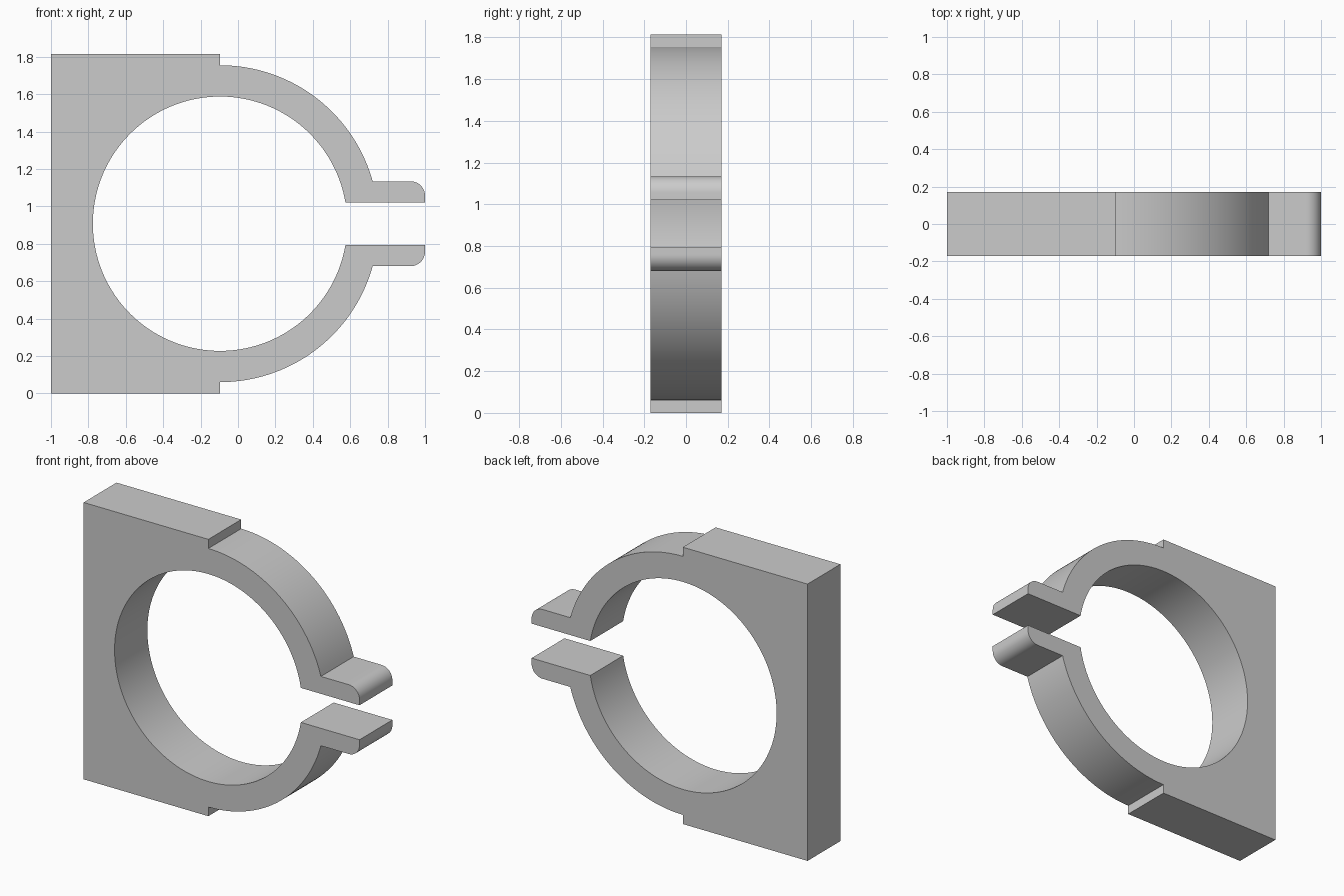
import bpy, bmesh
from math import pi, sin, cos, asin, radians
from mathutils import Vector

if "Cube" in bpy.data.objects:
    bpy.data.objects.remove(bpy.data.objects["Cube"], do_unlink=True)

# Main dimensions
CX, CZ = -0.096, 0.907        # ring centre
R_IN, R_OUT = 0.68, 0.847     # ring radii
GAP, TAB = 0.113, 0.227       # half gap, and tab outer face height above centre
FILLET = 0.078
DEPTH = 0.34


def arc(cx, cz, r, start, end, steps):
    return [(cx + r * cos(start + (end - start) * i / steps),
             cz + r * sin(start + (end - start) * i / steps))
            for i in range(steps + 1)]


# Upper outside half of the outline, relative to the ring's mid height
a_in, a_out = asin(GAP / R_IN), asin(TAB / R_OUT)
upper = [(1, GAP)]
upper += arc(1 - FILLET, TAB - FILLET, FILLET, 0, pi / 2, 12)
upper += arc(CX, 0, R_OUT, a_out, pi / 2, 40)
upper += [(CX, CZ), (-1, CZ)]

# Mirror it for the lower half, then close the outline along the bore
lower = [(x, -z) for x, z in reversed(upper)]
bore = arc(CX, 0, R_IN, -a_in, a_in - 2 * pi, 128)
outline = upper + lower + bore

# Extrude the outline through the depth
bm = bmesh.new()
face = bm.faces.new([bm.verts.new((x, -DEPTH / 2, z + CZ)) for x, z in outline])
result = bmesh.ops.extrude_face_region(bm, geom=[face], use_keep_orig=True)
moved = [v for v in result["geom"] if isinstance(v, bmesh.types.BMVert)]
bmesh.ops.translate(bm, verts=moved, vec=Vector((0, DEPTH, 0)))
bmesh.ops.recalc_face_normals(bm, faces=bm.faces)
mesh = bpy.data.meshes.new("clamp_bracket")
bm.to_mesh(mesh)
bm.free()
clamp = bpy.data.objects.new("clamp_bracket", mesh)
bpy.context.collection.objects.link(clamp)

# Plain grey material
grey = bpy.data.materials.new("light_grey")
grey.use_nodes = True
colour = (0.6, 0.6, 0.6, 1)
grey.diffuse_color = colour
grey.node_tree.nodes["Principled BSDF"].inputs["Base Color"].default_value = colour
mesh.materials.append(grey)

# Smooth curves, sharp corners
bpy.ops.object.select_all(action="DESELECT")
clamp.select_set(True)
bpy.context.view_layer.objects.active = clamp
bpy.ops.object.shade_smooth_by_angle(angle=radians(20))
